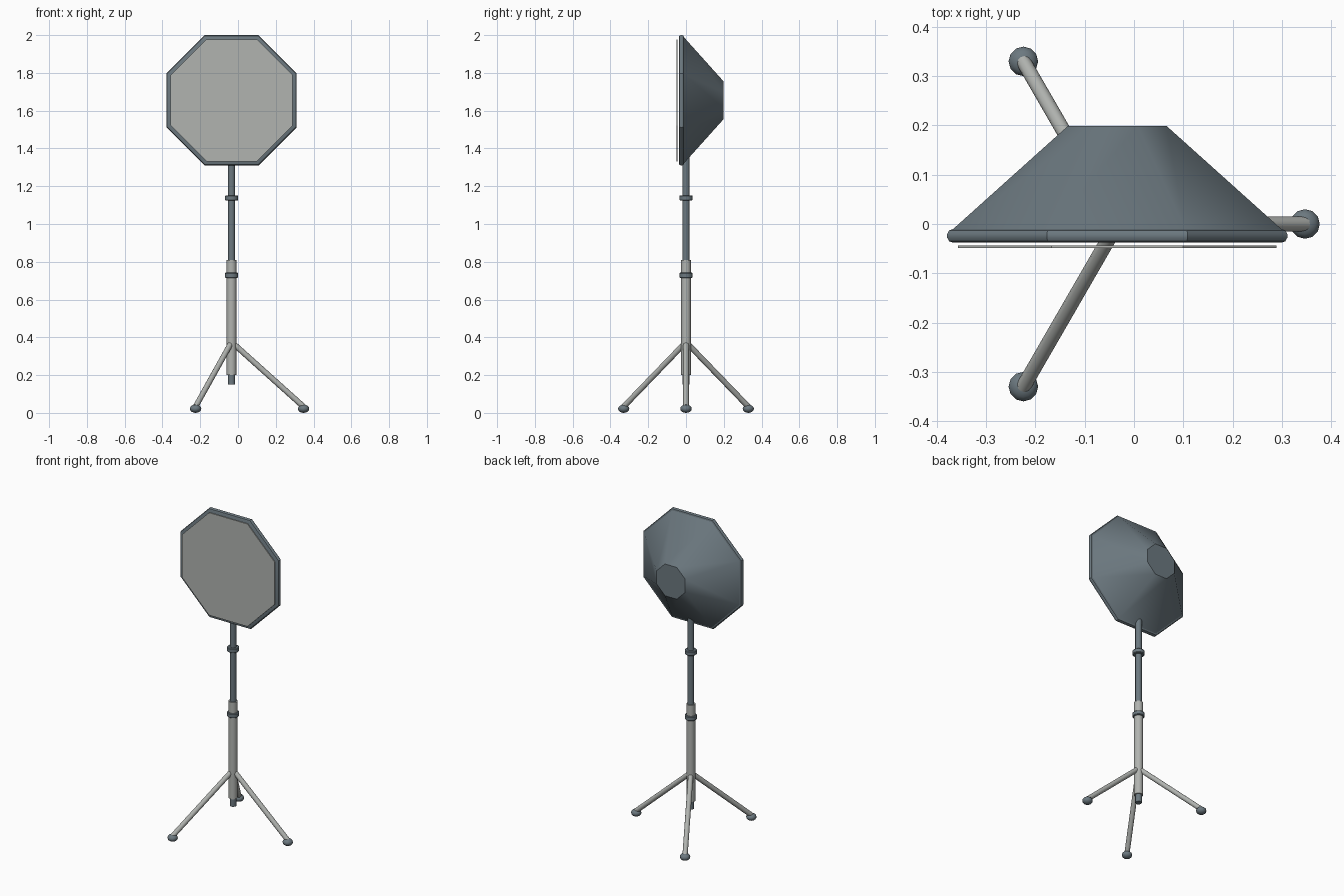
import bpy, bmesh, math
from mathutils import Vector, Matrix

if "Cube" in bpy.data.objects:
    bpy.data.objects.remove(bpy.data.objects["Cube"])

CX = -0.034          # stand axis
HEAD_Z = 1.655       # softbox centre height


def material(name, rgb):
    m = bpy.data.materials.new(name)
    m.diffuse_color = (*rgb, 1)
    m.use_nodes = True
    m.node_tree.nodes["Principled BSDF"].inputs["Base Color"].default_value = m.diffuse_color
    return m


DARK = material("slate", (0.15, 0.19, 0.215))
LIGHT = material("light_grey", (0.44, 0.455, 0.435))


def lathe(name, profile, sides, matrix, mat, phase=0.0, angle=35):
    """Closed loft of (radius, height) rings about local z."""
    bm = bmesh.new()
    rings = []
    for r, h in profile:
        rings.append([bm.verts.new((r * math.cos(phase + 2 * math.pi * i / sides),
                                    r * math.sin(phase + 2 * math.pi * i / sides), h))
                      for i in range(sides)])
    for a, b in zip(rings, rings[1:]):
        for i in range(sides):
            j = (i + 1) % sides
            bm.faces.new((a[i], a[j], b[j], b[i]))
    bm.faces.new(rings[0][::-1])
    bm.faces.new(rings[-1])
    bm.transform(matrix)
    bmesh.ops.recalc_face_normals(bm, faces=bm.faces)
    me = bpy.data.meshes.new(name)
    bm.to_mesh(me)
    bm.free()
    ob = bpy.data.objects.new(name, me)
    bpy.context.collection.objects.link(ob)
    me.materials.append(mat)
    bpy.ops.object.select_all(action='DESELECT')
    ob.select_set(True)
    bpy.context.view_layer.objects.active = ob
    bpy.ops.object.shade_smooth_by_angle(angle=math.radians(angle))
    return ob


def rod(name, p, q, r, mat, sides=16):
    p, q = Vector(p), Vector(q)
    d = q - p
    m = Matrix.Translation(p) @ d.to_track_quat('Z', 'Y').to_matrix().to_4x4()
    return lathe(name, [(r, 0), (r, d.length)], sides, m, mat)


# Telescoping pole
rod("lower_tube", (CX, 0, 0.20), (CX, 0, 0.81), 0.026, LIGHT)
rod("inner_pole", (CX, 0, 0.15), (CX, 0, 1.42), 0.019, DARK)

# Clamping collars
for i, z in enumerate((0.728, 1.138)):
    lathe(f"collar_{i + 1}", [(0.031, -0.014), (0.035, -0.010), (0.035, 0.010), (0.031, 0.014)],
          16, Matrix.Translation((CX, 0, z)), DARK)

# Tripod legs with flattened ball feet
for i in range(3):
    a = 2 * math.pi * i / 3
    foot = Vector((CX + 0.381 * math.cos(a), 0.381 * math.sin(a), 0.025))
    rod(f"leg_{i + 1}", (CX, 0, 0.375), foot + Vector((0, 0, 0.008)), 0.015, LIGHT, 12)
    ball = [(max(0.0005, 0.03 * math.sin(t * math.pi / 8)), -0.022 * math.cos(t * math.pi / 8))
            for t in range(9)]
    lathe(f"foot_{i + 1}", ball, 12, Matrix.Translation(foot - Vector((0, 0, 0.003))), DARK)

# Octagonal softbox: local z points backwards (+y)
head = Matrix.Translation((CX, 0, HEAD_Z)) @ Matrix.Rotation(-math.pi / 2, 4, 'X')
K = 1 / math.cos(math.pi / 8)


def octagon(name, profile, mat):
    return lathe(name, [(r * K, h) for r, h in profile], 8, head, mat, math.pi / 8)


octagon("softbox_shell", [(0.335, -0.012), (0.10, 0.199)], DARK)
octagon("softbox_rim", [(0.333, -0.038), (0.341, -0.035), (0.345, -0.028),
                        (0.345, -0.020), (0.341, -0.013), (0.333, -0.010)], DARK)
octagon("diffuser_panel", [(0.323, -0.049), (0.323, -0.044)], LIGHT)
